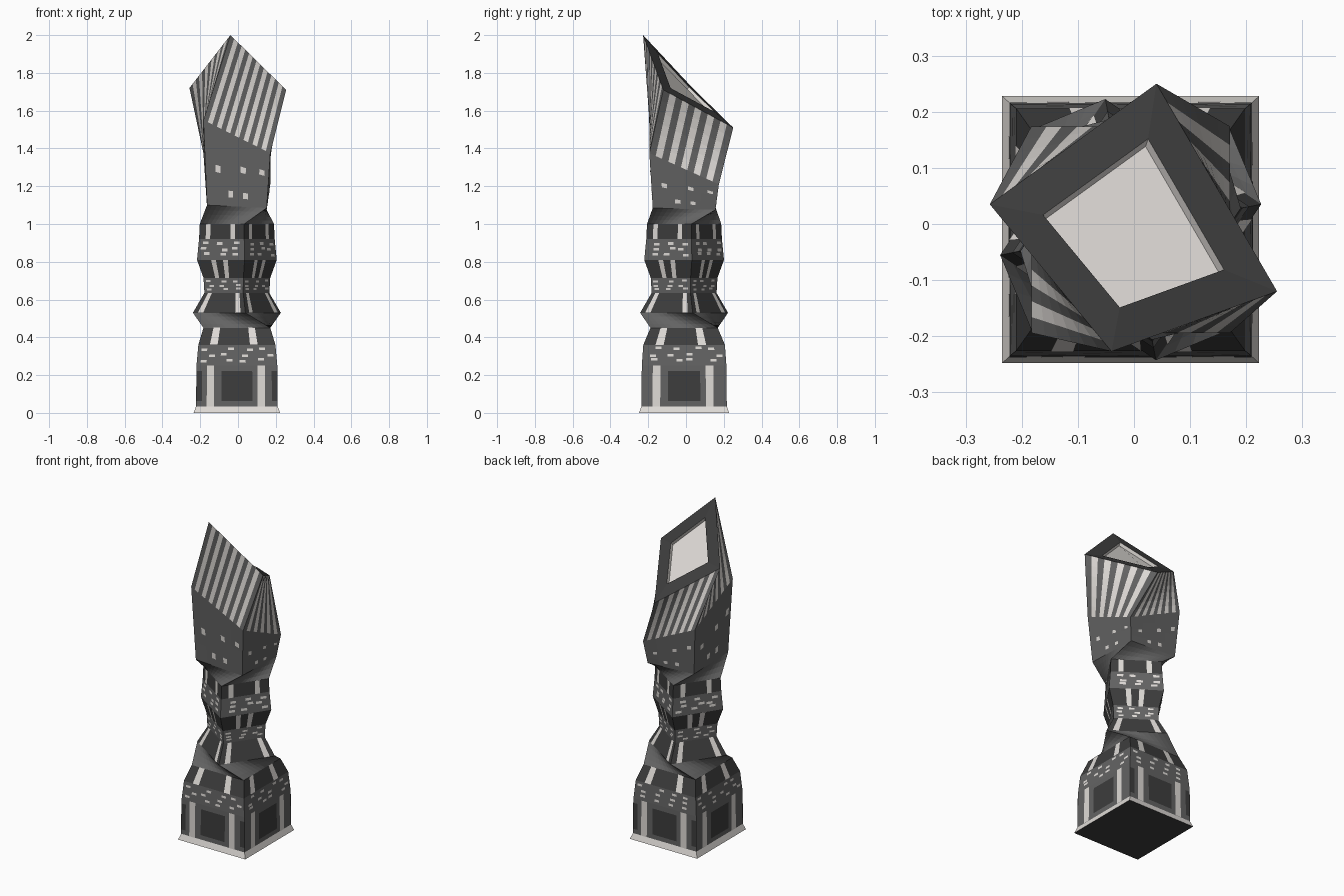
import bpy, math, random
from mathutils import Vector

if "Cube" in bpy.data.objects:
    bpy.data.objects.remove(bpy.data.objects["Cube"])

random.seed(4)
CX, CY = -0.006, -0.01


def material(name, r, g, b):
    m = bpy.data.materials.new(name)
    m.diffuse_color = (r, g, b, 1)
    m.use_nodes = True
    m.node_tree.nodes["Principled BSDF"].inputs["Base Color"].default_value = m.diffuse_color
    return m


MID = material("mid_grey", 0.125, 0.125, 0.125)
DARK = material("dark_grey", 0.047, 0.047, 0.047)
LIGHT = material("warm_white", 0.74, 0.71, 0.68)


# Cross-sections, corners ordered front-left, front-right, back-right, back-left
def square(hx, hy, *z):
    z = z * 4 if len(z) == 1 else z
    signs = ((-1, -1), (1, -1), (1, 1), (-1, 1))
    return [Vector((CX + sx * hx, CY + sy * hy, k)) for (sx, sy), k in zip(signs, z)]


def diamond(r, z):
    return [Vector((CX + r * math.cos(math.radians(a)), CY + r * math.sin(math.radians(a)), z))
            for a in (-169, -79, 11, 101)]


def side(lo, hi, i):
    j = (i + 1) % 4
    return lo[i], lo[j], hi[j], hi[i]


def point(q, u, v):
    return q[0].lerp(q[1], u).lerp(q[3].lerp(q[2], u), v)


def make(name, verts, faces, mats, index=None):
    me = bpy.data.meshes.new(name)
    me.from_pydata(verts, [], faces)
    for m in mats:
        me.materials.append(m)
    if index:
        me.polygons.foreach_set("material_index", index)
    me.update()
    ob = bpy.data.objects.new(name, me)
    bpy.context.collection.objects.link(ob)
    return ob


# Four ruled walls between two sections; odd columns can take the second material
def walls(name, lo, hi, mats, cols=(1, 1, 1, 1), rows=1):
    verts, faces, index = [], [], []
    for i in range(4):
        q, n, s = side(lo, hi, i), cols[i], len(verts)
        verts += [point(q, c / n, r / rows) for r in range(rows + 1) for c in range(n + 1)]
        for r in range(rows):
            for c in range(n):
                a = s + r * (n + 1) + c
                faces.append((a, a + 1, a + n + 2, a + n + 1))
                index.append(c % 2 if len(mats) > 1 else 0)
    return make(name, verts, faces, mats, index)


# Thin flush panels given as (side, u0, u1, v0, v1)
def panels(name, lo, hi, rects, mat):
    verts, faces = [], []
    for i, u0, u1, v0, v1 in rects:
        q = side(lo, hi, i)
        n = (q[1] - q[0]).cross(q[3] - q[0]).normalized() * 0.002
        s = len(verts)
        verts += [point(q, u, v) + n for u, v in ((u0, v0), (u1, v0), (u1, v1), (u0, v1))]
        faces.append((s, s + 1, s + 2, s + 3))
    make(name, verts, faces, [mat])


def strips(*centres, w=0.1):
    return [(i, u - w / 2, u + w / 2, 0, 1) for i in range(4) for u in centres]


def windows(rows, per_row, w, h):
    out = []
    for i in range(4):
        for v in rows:
            for k in range(per_row):
                u = (k + random.uniform(0.2, 0.8)) / per_row
                u = min(max(u, w), 1 - w)
                dv = random.choice((-0.04, 0, 0.04))
                out.append((i, u - w / 2, u + w / 2, v + dv, v + dv + h))
    return out


# Plinth
foot, plinth_top = square(0.229, 0.238, 0), square(0.216, 0.226, 0.035)
walls("plinth", foot, plinth_top, [LIGHT])
make("underside", foot[::-1], [(0, 1, 2, 3)], [DARK])

# Base storey with pilasters, dark bays and small windows
mid_base, base_top = square(0.214, 0.224, 0.25), square(0.204, 0.216, 0.36)
walls("base_wall", plinth_top, mid_base, [MID])
walls("base_upper_wall", mid_base, base_top, [MID])
panels("pilasters", plinth_top, mid_base,
       [(i, u - 0.045, u + 0.045, 0, 1) for i in range(4) for u in (0.175, 0.8)], LIGHT)
bays = [(i, 0.31, 0.69, 0.13, 0.87) for i in range(4)]
bays += [(i, a, a + 0.07, 0.13, 0.87) for i in (0, 2) for a in (0.0, 0.93)]
panels("dark_bays", plinth_top, mid_base, bays, DARK)
panels("base_windows", mid_base, base_top, windows((0.2, 0.45, 0.75), 4, 0.075, 0.12), LIGHT)

# Dark tapering storey
neck = square(0.177, 0.178, 0.45)
walls("lower_dark_storey", base_top, neck, [DARK])
panels("lower_strips", base_top, neck, strips(0.2, 0.72), LIGHT)

# Lower twist
d = [diamond(r, z) for r, z in
     ((0.237, 0.53), (0.175, 0.635), (0.18, 0.715), (0.215, 0.81), (0.204, 0.92), (0.2, 1.0))]
walls("lower_twist", neck, d[0], [MID], (12,) * 4, 4)

# Turned middle storeys: dark with strips alternating with windowed grey
for k, us in ((0, (0.15, 0.86)), (2, (0.35, 0.6)), (4, (0.2, 0.75))):
    walls(f"dark_storey_{k}", d[k], d[k + 1], [DARK])
    panels(f"light_strips_{k}", d[k], d[k + 1], strips(*us), LIGHT)
for k in (1, 3):
    walls(f"window_storey_{k}", d[k], d[k + 1], [MID])
    panels(f"window_row_{k}", d[k], d[k + 1],
           windows((0.2, 0.45, 0.72), 3, 0.12, 0.13), LIGHT)

# Upper twist
shaft = square(0.158, 0.166, 1.10, 1.085, 1.075, 1.09)
walls("upper_twist", d[5], shaft, [MID], (12,) * 4, 4)

# Plain upper shaft with a slanted top
slant = square(0.177, 0.184, 1.55, 1.375, 1.21, 1.375)
walls("upper_shaft", shaft, slant, [MID], (4,) * 4, 4)
spots = [(0.16, 0.42), (0.56, 0.5), (0.85, 0.56), (0.36, 0.12), (0.6, 0.12)]
panels("upper_windows", shaft, slant,
       [(i, u, u + 0.08, v, v + 0.09) for i in range(4) for u, v in spots], LIGHT)

# Striped crown, twisting to a steep sloping rim
crown = [Vector(p) for p in ((-0.04, -0.227, 2.0), (0.255, -0.12, 1.71),
                             (0.04, 0.25, 1.51), (-0.257, 0.035, 1.72))]
walls("striped_crown", slant, crown, [MID, LIGHT], (15, 11, 13, 13), 6)

# Roof frame with a shallow pale recess
centre = sum(crown, Vector()) / 4
inner = [centre.lerp(p, 0.63) for p in crown]
normal = (crown[2] - crown[0]).cross(crown[3] - crown[1]).normalized()
floor = [p - normal * 0.02 for p in inner]
walls("roof_frame", crown, inner, [DARK])
walls("roof_recess", inner, floor, [LIGHT])
make("roof_panel", floor, [(0, 1, 2, 3)], [LIGHT])
